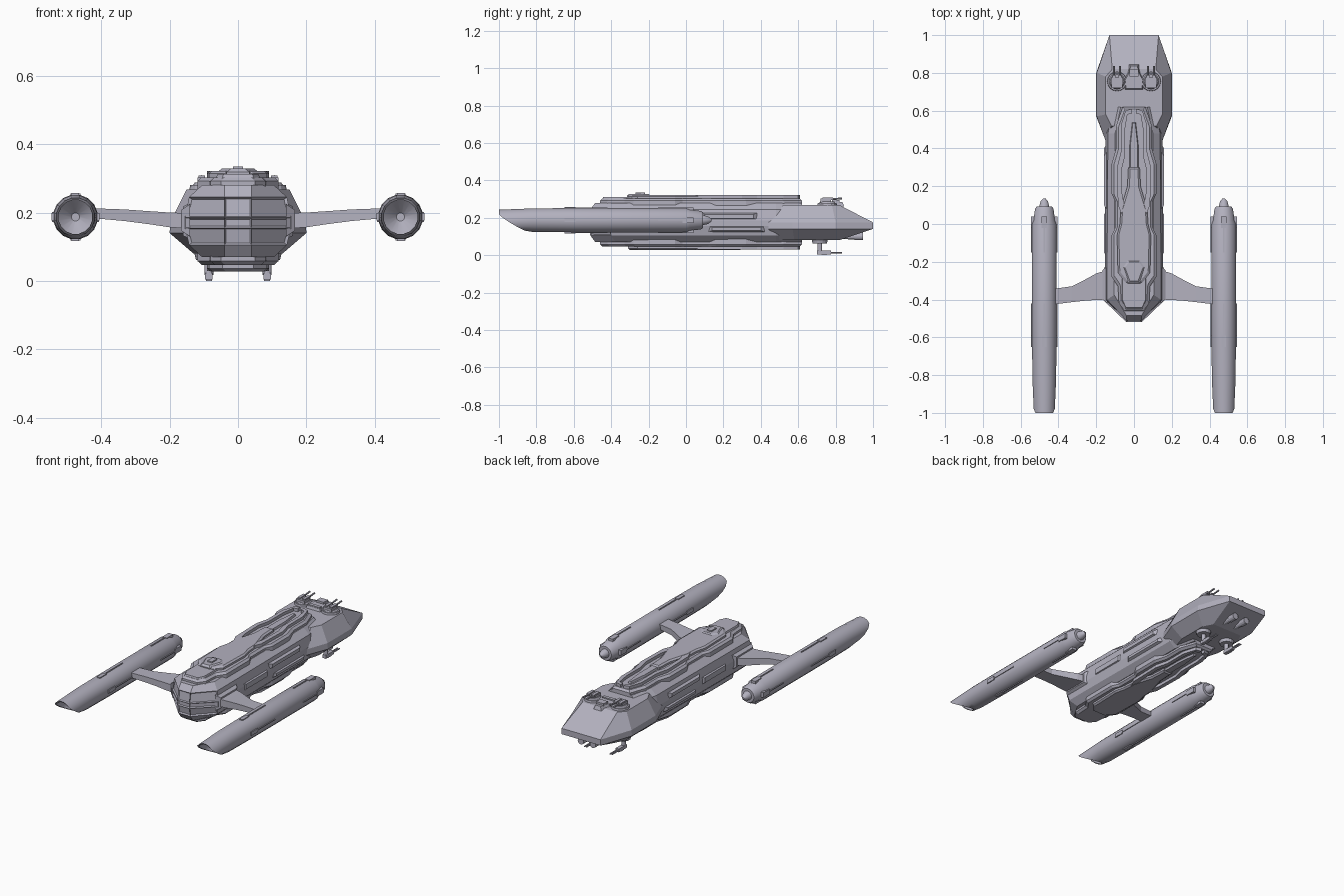
import bpy, bmesh, math
from mathutils import Matrix, Vector

cube = bpy.data.objects.get("Cube")
if cube:
    bpy.data.objects.remove(cube, do_unlink=True)

MID = 0.175  # height of the hull's centre line


def material(name, rgb):
    m = bpy.data.materials.new(name)
    m.use_nodes = True
    m.diffuse_color = (*rgb, 1)
    m.node_tree.nodes["Principled BSDF"].inputs["Base Color"].default_value = (*rgb, 1)
    return m


GREY = material("pale grey", (0.45, 0.44, 0.52))


def finish(name, bm, mirror=False, smooth=False):
    bmesh.ops.recalc_face_normals(bm, faces=bm.faces)
    me = bpy.data.meshes.new(name)
    bm.to_mesh(me)
    bm.free()
    me.materials.append(GREY)
    ob = bpy.data.objects.new(name, me)
    bpy.context.collection.objects.link(ob)
    if mirror:
        ob.modifiers.new("Mirror", "MIRROR")
    if smooth:
        bpy.ops.object.select_all(action="DESELECT")
        ob.select_set(True)
        bpy.context.view_layer.objects.active = ob
        bpy.ops.object.shade_smooth_by_angle(angle=math.radians(30))
    return ob


def skin(rings, bm=None):
    """Join equal rings of points into a closed skin."""
    bm = bm or bmesh.new()
    loops = [[bm.verts.new(p) for p in ring] for ring in rings]
    n = len(loops[0])
    for a, b in zip(loops, loops[1:]):
        for i in range(n):
            j = (i + 1) % n
            bm.faces.new((a[i], a[j], b[j], b[i]))
    bm.faces.new(loops[0])
    bm.faces.new(loops[-1])
    return bm


def slab(layers, flip=False):
    """Stack half plan outlines (x, y), mirrored over x, at rising heights."""
    rings = []
    for z, half in layers:
        full = half + [(-x, y) for x, y in reversed(half)]
        rings.append([(x, y, 2 * MID - z if flip else z) for x, y in full])
    return skin(rings)


def shrink(half, d):
    """Pull a half outline towards its middle."""
    ys = [y for _, y in half]
    mid = (min(ys) + max(ys)) / 2
    reach = (max(ys) - min(ys)) / 2
    return [(max(x - d, 0.004), mid + (y - mid) * (1 - d / reach)) for x, y in half]


def box(bm, lo, hi):
    lo, hi = Vector(lo), Vector(hi)
    m = Matrix.Translation((lo + hi) / 2) @ Matrix.Diagonal((*(hi - lo), 1))
    bmesh.ops.create_cube(bm, size=1, matrix=m)


def rod(bm, a, b, r, r2=None, n=12):
    a, b = Vector(a), Vector(b)
    turn = (b - a).to_track_quat("Z", "Y").to_matrix().to_4x4()
    bmesh.ops.create_cone(bm, cap_ends=True, segments=n, radius1=r, radius2=r if r2 is None else r2,
                          depth=(b - a).length, matrix=Matrix.Translation((a + b) / 2) @ turn)


# Main hull with inset nose panels
plan = [(0.04, -0.52), (0.155, -0.41), (0.155, -0.25), (0.15, 0.48), (0.12, 0.62)]


def hull_plan(d):
    return [(x - (d if i else 0), y + (d * 0.7 if i < 2 else 0)) for i, (x, y) in enumerate(plan)]


bm = slab([(z, hull_plan(d)) for z, d in
           ((0.07, 0.05), (0.105, 0.012), (0.155, 0), (0.185, 0), (0.245, 0.012), (0.28, 0.05))])
bmesh.ops.recalc_face_normals(bm, faces=bm.faces)
nose = [f for f in bm.faces if f.normal.y < -0.5 and f.calc_center_median().y < -0.44
        and 0.1 < f.calc_center_median().z < 0.25]
bmesh.ops.inset_individual(bm, faces=nose, thickness=0.007, depth=-0.008)
finish("main_hull", bm)

# Side armour strakes
bm = bmesh.new()
for y0, y1, z0, z1 in ((-0.15, 0.05, 0.155, 0.2), (0.1, 0.36, 0.19, 0.225), (0.14, 0.4, 0.125, 0.155)):
    skin([[(0.145, y0 - 0.02, z0), (0.145, y1 + 0.02, z0), (0.145, y1 + 0.02, z1), (0.145, y0 - 0.02, z1)],
          [(0.16, y0, z0 + 0.007), (0.16, y1, z0 + 0.007), (0.16, y1, z1 - 0.007), (0.16, y0, z1 - 0.007)]], bm)
finish("side_strakes", bm, mirror=True)

# Stern block, wedge shaped
finish("stern_block", slab([
    (0.08, [(0.1, 0.48), (0.13, 0.58), (0.13, 0.76), (0.1, 0.82)]),
    (0.14, [(0.15, 0.44), (0.2, 0.57), (0.2, 0.8), (0.13, 1.0)]),
    (0.175, [(0.15, 0.44), (0.197, 0.57), (0.197, 0.8), (0.13, 1.0)]),
    (0.268, [(0.12, 0.52), (0.15, 0.58), (0.15, 0.78), (0.115, 0.82)])]))

# Stepped decks on the back and belly
deck = [(0.05, -0.46), (0.08, -0.42), (0.085, -0.33), (0.118, -0.28), (0.118, -0.06), (0.1, -0.02),
        (0.1, 0.12), (0.118, 0.16), (0.118, 0.32), (0.095, 0.4), (0.095, 0.52), (0.06, 0.62)]
ridge = [(0.045, -0.31), (0.085, -0.26), (0.09, -0.06), (0.075, 0.0), (0.07, 0.08), (0.035, 0.2), (0.03, 0.3)]
rail = [(0.06, 0.04), (0.085, 0.1), (0.09, 0.3), (0.07, 0.38), (0.07, 0.52), (0.045, 0.6), (0.01, 0.61),
        (0.01, 0.585), (0.035, 0.58), (0.048, 0.5), (0.048, 0.36), (0.065, 0.29), (0.062, 0.15), (0.045, 0.08)]
keel = [(0.008, 0.2), (0.025, 0.25), (0.025, 0.42), (0.012, 0.54)]
for side, flip in (("upper", False), ("lower", True)):
    finish(side + "_deck", slab([(0.265, deck), (0.292, deck), (0.303, shrink(deck, 0.012))], flip))
    finish(side + "_ridge", slab([(0.295, ridge), (0.314, ridge), (0.322, shrink(ridge, 0.01))], flip))
    finish(side + "_keel", slab([(0.295, keel), (0.315, shrink(keel, 0.006))], flip))
    bm = skin([[(x, y, 2 * MID - z if flip else z) for x, y in rail] for z in (0.295, 0.321)])
    finish(side + "_rail", bm, mirror=True)

# Bridge near the nose
prow = [(0.05, -0.45), (0.068, -0.41), (0.068, -0.27), (0.05, -0.2)]
finish("prow_plate", slab([(0.29, prow), (0.312, shrink(prow, 0.008))]))
bridge = [(0.033, -0.315), (0.06, -0.225), (0.037, -0.19)]
finish("bridge", slab([(0.3, bridge), (0.318, bridge), (0.328, shrink(bridge, 0.012))]))
bm = bmesh.new()
box(bm, (-0.015, -0.27, 0.32), (0.015, -0.22, 0.335))
finish("bridge_cabin", bm)

# Wings and their root fairings
wing = ((0.13, -0.24, -0.4, 0.152, 0.198), (0.2, -0.262, -0.402, 0.157, 0.2), (0.26, -0.295, -0.406, 0.166, 0.204),
        (0.33, -0.33, -0.414, 0.175, 0.209), (0.44, -0.345, -0.427, 0.185, 0.213))
finish("wing", skin([[(x, b, z0), (x, f, z0), (x, f, z1), (x, b, z1)] for x, b, f, z0, z1 in wing]), mirror=True)
finish("wing_root", skin([
    [(0.14, -0.22, 0.13), (0.14, -0.42, 0.13), (0.14, -0.42, 0.225), (0.14, -0.22, 0.225)],
    [(0.166, -0.245, 0.147), (0.166, -0.4, 0.147), (0.166, -0.4, 0.208), (0.166, -0.245, 0.208)]]), mirror=True)

# Engine pods with a slanted, hollow scoop in front
PX, PZ, SIDES = 0.475, 0.187, 16


def pod_ring(y, r, slant=False):
    pts = []
    for i in range(SIDES):
        a = 2 * math.pi * (i + 0.5) / SIDES
        z = PZ + r * math.sin(a)
        cut = 0.16 * min(max((0.22 - z) / 0.1, 0), 1) ** 1.3 if slant else 0
        pts.append((PX + r * math.cos(a), y + cut, z))
    return pts


finish("engine_pod", skin([
    pod_ring(-0.78, 0.012), pod_ring(-0.82, 0.05), pod_ring(-0.995, 0.05, True), pod_ring(-1, 0.057, True),
    pod_ring(-0.82, 0.064), pod_ring(-0.6, 0.066), pod_ring(0.0, 0.066), pod_ring(0.02, 0.058),
    pod_ring(0.08, 0.05), pod_ring(0.092, 0.042), pod_ring(0.092, 0.027), pod_ring(0.12, 0.02),
    pod_ring(0.136, 0.006)]), mirror=True, smooth=True)

# Fins and clamps around each pod
bm = bmesh.new()
for k in range(4):
    spin = Matrix.Translation((PX, 0, PZ)) @ Matrix.Rotation(k * math.pi / 2, 4, "Y")
    part = bmesh.new()
    box(part, (-0.011, -0.65, 0.055), (0.011, -0.59, 0.07))
    box(part, (-0.003, -0.59, 0.055), (0.003, -0.42, 0.069))
    box(part, (-0.015, -0.02, 0.05), (0.015, 0.04, 0.069))
    box(part, (-0.003, -0.15, 0.055), (0.003, -0.02, 0.069))
    part.transform(spin)
    tmp = bpy.data.meshes.new("tmp")
    part.to_mesh(tmp)
    part.free()
    bm.from_mesh(tmp)
    bpy.data.meshes.remove(tmp)
finish("pod_fins", bm, mirror=True)

# Upper gun turrets with twin barrels, and the mount between them
bm = bmesh.new()
rod(bm, (0.09, 0.755, 0.26), (0.09, 0.755, 0.28), 0.053, 0.05, 16)
rod(bm, (0.09, 0.755, 0.28), (0.09, 0.755, 0.288), 0.042, 0.036, 16)
box(bm, (0.062, 0.72, 0.28), (0.118, 0.775, 0.302))
for x in (0.074, 0.106):
    box(bm, (x - 0.009, 0.73, 0.295), (x + 0.009, 0.785, 0.308))
    rod(bm, (x, 0.77, 0.298), (x, 0.835, 0.304), 0.005, n=8)
finish("upper_turret", bm, mirror=True)
mount = [(0.05, 0.71), (0.055, 0.76), (0.035, 0.8), (0.025, 0.845)]
finish("turret_mount", slab([(0.26, mount), (0.283, shrink(mount, 0.008))]))
bm = bmesh.new()
box(bm, (-0.025, 0.78, 0.27), (0.025, 0.82, 0.295))
box(bm, (-0.04, 0.72, 0.27), (0.04, 0.74, 0.29))
finish("mount_blocks", bm)

# Lower gun turrets hanging on posts
bm = bmesh.new()
rod(bm, (0.085, 0.715, 0.09), (0.085, 0.715, 0.062), 0.045, 0.038, 16)
rod(bm, (0.085, 0.715, 0.065), (0.085, 0.715, 0.018), 0.013)
box(bm, (0.074, 0.7, 0.004), (0.096, 0.775, 0.024))
for x in (0.079, 0.091):
    rod(bm, (x, 0.77, 0.013), (x, 0.835, 0.013), 0.004, n=8)
box(bm, (0.076, 0.725, 0), (0.094, 0.755, 0.006))
finish("lower_turret", bm, mirror=True)

# Slim thruster tubes under the stern
bm = bmesh.new()
rod(bm, (0.04, 0.76, 0.1), (0.04, 0.9, 0.1), 0.012, 0.016)
rod(bm, (0.04, 0.9, 0.1), (0.04, 0.945, 0.1), 0.02)
box(bm, (0.034, 0.8, 0.1), (0.046, 0.9, 0.125))
finish("stern_tubes", bm, mirror=True)
